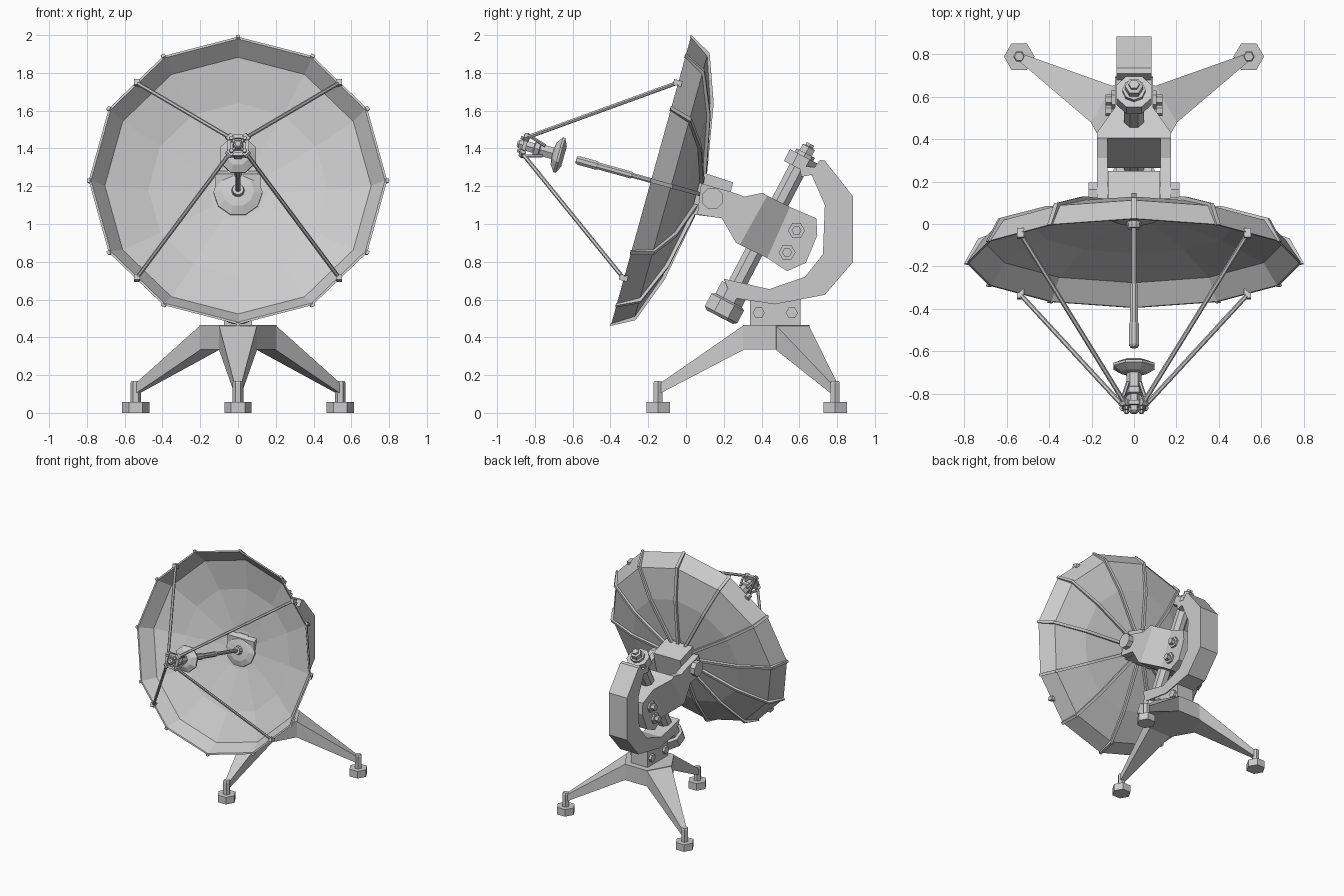
import bpy, bmesh, math
from mathutils import Matrix, Vector as V

I = Matrix.Identity(4)


def finish(name, bm):
    bmesh.ops.remove_doubles(bm, verts=bm.verts, dist=1e-5)
    bmesh.ops.recalc_face_normals(bm, faces=bm.faces)
    me = bpy.data.meshes.new(name)
    bm.to_mesh(me)
    bm.free()
    ob = bpy.data.objects.new(name, me)
    bpy.context.collection.objects.link(ob)
    return ob


def loft(name, loops, mat=I, cap=True):
    """Skin a list of equal-length closed loops."""
    bm = bmesh.new()
    rows = [[bm.verts.new(mat @ V(p)) for p in lp] for lp in loops]
    n = len(rows[0])
    for a, b in zip(rows, rows[1:]):
        for i in range(n):
            j = (i + 1) % n
            bm.faces.new((a[i], a[j], b[j], b[i]))
    if cap:
        bm.faces.new(rows[0])
        bm.faces.new(rows[-1])
    return finish(name, bm)


def lathe(name, prof, n, mat=I, phase=0.0):
    """Turn an (r, z) profile about local z."""
    ang = [2 * math.pi * i / n + phase for i in range(n)]
    return loft(name, [[(r * math.cos(t), r * math.sin(t), z) for t in ang] for r, z in prof], mat)


def prism(name, poly, x0, x1, mat=I):
    """Extrude a (y, z) outline from x0 to x1."""
    return loft(name, [[(x, y, z) for y, z in poly] for x in (x0, x1)], mat)


def along(p, q):
    p, q = V(p), V(q)
    return Matrix.Translation(p) @ (q - p).to_track_quat('Z', 'Y').to_matrix().to_4x4()


def rod(name, p, q, r, n=6, phase=0.0):
    return lathe(name, [(r, 0), (r, (V(q) - V(p)).length)], n, along(p, q), phase)


# Tripod base: hexagonal hub, three tapered legs, posts and feet
HUB = V((0, 0.477, 0))
lathe("base_hub", [(0.203, 0.335), (0.203, 0.465)], 6, Matrix.Translation(HUB))
for k in range(3):
    m = Matrix.Translation(HUB) @ Matrix.Rotation(math.radians(-90 + 120 * k), 4, 'Z')

    def sec(d, w, z0, z1):
        return [(d, -w, z0), (d, w, z0), (d, w, z1), (d, -w, z1)]
    loft(f"leg_{k}", [sec(0.17, 0.101, 0.335, 0.465), sec(0.61, 0.02, 0.105, 0.16)], m)
    c = m @ V((0.625, 0, 0))
    lathe(f"foot_{k}", [(0.072, 0), (0.072, 0.058)], 6, Matrix.Translation(c))
    lathe(f"foot_post_{k}", [(0.028, 0.05), (0.028, 0.158), (0.022, 0.168)], 6, Matrix.Translation(c))

# Pedestal with bolts, and the C-shaped bracket above it
prism("pedestal", [(0.34, 0.46), (0.605, 0.46), (0.605, 0.60), (0.34, 0.60)], -0.075, 0.075)
prism("c_bracket", [(0.60, 1.31), (0.68, 1.30), (0.71, 1.34), (0.735, 1.335), (0.885, 1.145),
                    (0.885, 0.80), (0.735, 0.625), (0.47, 0.575), (0.24, 0.61), (0.20, 0.71),
                    (0.44, 0.655), (0.63, 0.72), (0.725, 0.84), (0.735, 1.10), (0.665, 1.26),
                    (0.61, 1.25)], -0.083, 0.083)
for s in (-1, 1):
    for y in (0.385, 0.56):
        rod("pedestal_bolt", (s * 0.07, y, 0.53), (s * 0.095, y, 0.53), 0.032)

# Tilted pivot column with end lugs and nuts
col = Matrix.Translation((0.33, 0.795, 0)) @ I
ax = V((0, 0.464, 0.886))
col = along((0, 0.33, 0.795), V((0, 0.33, 0.795)) + ax)
lathe("pivot_column", [(0.052, -0.24), (0.052, 0.62)], 8, col, math.pi / 8)
lathe("lower_lug", [(0.085, -0.235), (0.085, -0.15)], 8, col, math.pi / 8)
lathe("lower_cap", [(0.085, -0.325), (0.105, -0.31), (0.105, -0.235), (0.085, -0.225)], 8, col, math.pi / 8)
lathe("upper_lug", [(0.09, 0.565), (0.09, 0.635)], 8, col, math.pi / 8)
lathe("top_washer", [(0.055, 0.63), (0.055, 0.655)], 8, col)
lathe("top_nut", [(0.042, 0.65), (0.042, 0.69), (0.025, 0.695), (0.025, 0.71)], 6, col)

# Swivel body: rear block, tapered middle, two forward arms
prism("swivel_block", [(0.55, 1.09), (0.69, 1.03), (0.695, 0.94), (0.635, 0.795),
                       (0.535, 0.75), (0.43, 0.82)], -0.09, 0.09)


def slab(w, lo, hi):
    return [(-w, *lo), (w, *lo), (w, *hi), (-w, *hi)]


loft("swivel_taper", [slab(0.175, (0.265, 0.90), (0.405, 1.165)),
                      slab(0.175, (0.285, 0.89), (0.43, 1.15)),
                      slab(0.09, (0.43, 0.82), (0.55, 1.09))])
for s in (-1, 1):
    prism("yoke_arm", [(0.06, 1.05), (0.08, 1.215), (0.24, 1.17), (0.31, 1.145), (0.405, 1.165),
                       (0.265, 0.90), (0.19, 1.03)], s * 0.125, s * 0.175)
    rod("elevation_axle", (s * 0.1, 0.14, 1.135), (s * 0.215, 0.14, 1.135), 0.06, 8, math.pi / 8)
    for y, z in ((0.585, 0.965), (0.535, 0.85)):
        rod("block_washer", (s * 0.085, y, z), (s * 0.105, y, z), 0.045)
        rod("block_bolt", (s * 0.1, y, z), (s * 0.135, y, z), 0.026)

# Dish: local z is the viewing axis, local y points up the dish
D = Matrix.Translation((0, -0.185, 1.23)) @ Matrix.Rotation(math.radians(74.5), 4, 'X')
prism("dish_mount", [(0.04, 1.05), (0.035, 1.265), (0.07, 1.28), (0.25, 1.22), (0.20, 1.03)], -0.122, 0.122)
lathe("dish", [(0.001, -0.24), (0.15, -0.235), (0.475, -0.18), (0.705, -0.10), (0.778, 0.0),
               (0.79, 0.0), (0.718, -0.11), (0.48, -0.193), (0.15, -0.25), (0.001, -0.255)], 12, D)
for i in range(12):
    m = D @ Matrix.Rotation(i * math.pi / 6, 4, 'Z')
    prism("dish_rib", [(0.12, -0.25), (0.48, -0.19), (0.716, -0.107), (0.784, 0.005), (0.80, 0.003),
                       (0.734, -0.118), (0.484, -0.21), (0.12, -0.275)], -0.011, 0.011, m)

# Feed horn on its hub in the dish centre
lathe("feed_hub", [(0.13, -0.245), (0.13, -0.225), (0.085, -0.205), (0.035, -0.2), (0.03, -0.17)], 10, D)
lathe("feed_tube", [(0.014, -0.24), (0.014, 0.10), (0.02, 0.11), (0.02, 0.29), (0.025, 0.30),
                    (0.025, 0.40), (0.018, 0.412)], 8, D, math.pi / 8)

# Secondary reflector and its carrier
lathe("sub_reflector", [(0.06, 0.478), (0.104, 0.498), (0.104, 0.51), (0.065, 0.535), (0.036, 0.54)],
      8, D, math.pi / 8)
lathe("sub_reflector_body", [(0.036, 0.53), (0.036, 0.61), (0.045, 0.615), (0.045, 0.64),
                             (0.03, 0.645), (0.03, 0.71)], 6, D)
lathe("carrier_ring", [(0.042, 0.685), (0.062, 0.685), (0.062, 0.705), (0.042, 0.705), (0.042, 0.685)],
      8, D, math.pi / 8)
lathe("carrier_hub", [(0.026, 0.66), (0.026, 0.725), (0.015, 0.735)], 6, D)

# Four support struts with clips at the rim and links at the carrier
for i in range(4):
    m = D @ Matrix.Rotation(math.radians(45 + 90 * i), 4, 'Z')
    rim, tip = m @ V((0.757, 0, 0.005)), m @ V((0.062, 0, 0.695))
    rod("support_strut", rim, tip, 0.011)
    rod("rim_clip", m @ V((0.757, 0, -0.02)), m @ V((0.757, 0, 0.025)), 0.022, 4, math.pi / 4)
    rod("strut_knuckle", m @ V((0.062, -0.018, 0.695)), m @ V((0.062, 0.018, 0.695)), 0.018)
    rod("carrier_link", m @ V((0.075, 0, 0.675)), m @ V((0.04, 0, 0.59)), 0.009)
    rod("carrier_spoke", m @ V((0.015, 0, 0.7)), m @ V((0.06, 0, 0.695)), 0.009)
    rod("carrier_bolt", m @ V((0.05, 0, 0.69)), m @ V((0.05, 0, 0.725)), 0.011)
